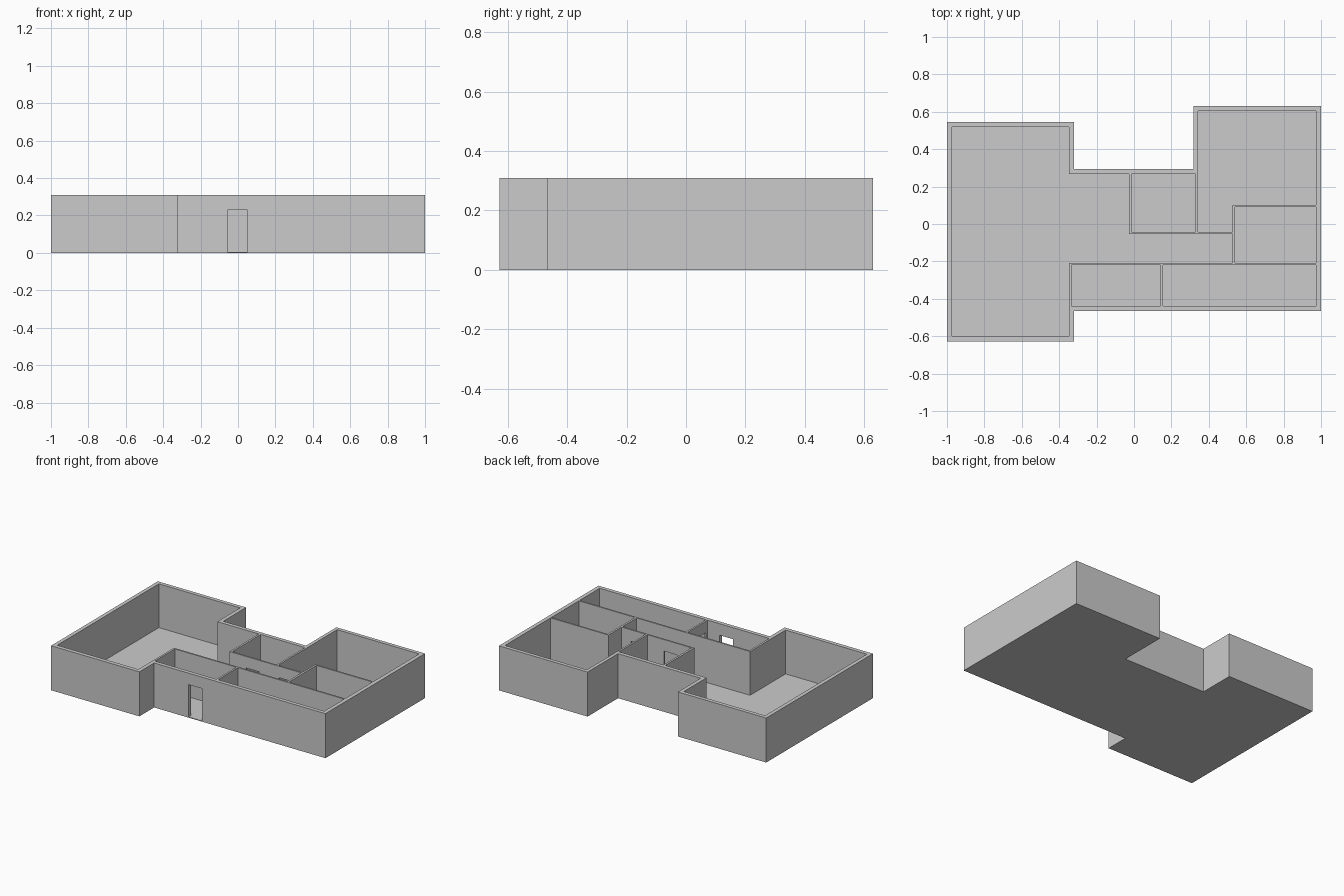
import bpy, bmesh

if "Cube" in bpy.data.objects:
    bpy.data.objects.remove(bpy.data.objects["Cube"])

FLOOR, TOP, DOOR_TOP = 0.005, 0.31, 0.23


def prism(name, pts, z0, z1):
    """Extrude a flat outline from z0 up to z1."""
    bm = bmesh.new()
    face = bm.faces.new([bm.verts.new((x, y, z0)) for x, y in pts])
    top = bmesh.ops.extrude_face_region(bm, geom=[face])["geom"]
    bmesh.ops.translate(bm, vec=(0, 0, z1 - z0),
                        verts=[v for v in top if isinstance(v, bmesh.types.BMVert)])
    bmesh.ops.recalc_face_normals(bm, faces=bm.faces)
    mesh = bpy.data.meshes.new(name)
    bm.to_mesh(mesh)
    bm.free()
    ob = bpy.data.objects.new(name, mesh)
    bpy.context.collection.objects.link(ob)
    return ob


def rect(x0, x1, y0, y1):
    return [(x0, y0), (x1, y0), (x1, y1), (x0, y1)]


def cut(target, pts, z0, z1):
    """Subtract a prism from the target, then discard the cutter."""
    cutter = prism("cutter", pts, z0, z1)
    cutter.hide_render = True
    mod = target.modifiers.new("cut", "BOOLEAN")
    mod.operation, mod.solver, mod.object = "DIFFERENCE", "EXACT", cutter
    bpy.context.view_layer.objects.active = target
    bpy.ops.object.modifier_apply(modifier=mod.name)
    bpy.data.objects.remove(cutter)


# Outer footprint shared by floor and walls
outline = [(-1, -0.628), (-0.32, -0.628), (-0.32, -0.466), (1, -0.466), (1, 0.63),
           (0.317, 0.63), (0.317, 0.295), (-0.32, 0.295), (-0.32, 0.546), (-1, 0.546)]
prism("floor_slab", outline, 0, FLOOR)
walls = prism("walls", outline, FLOOR, TOP)

# Rooms
rooms = [
    # living room with corridor
    [(-0.973, -0.6), (-0.347, -0.6), (-0.347, -0.209), (0.526, -0.209),
     (0.526, -0.054), (-0.027, -0.054), (-0.027, 0.268), (-0.347, 0.268),
     (-0.347, 0.519), (-0.973, 0.519)],
    # back bedroom
    [(0.341, -0.043), (0.526, -0.043), (0.526, 0.102), (0.972, 0.102),
     (0.972, 0.604), (0.341, 0.604)],
    rect(-0.013, 0.328, -0.043, 0.268),    # bathroom
    rect(0.54, 0.972, -0.209, 0.091),      # side room
    rect(-0.333, 0.141, -0.439, -0.22),    # entry
    rect(0.154, 0.972, -0.439, -0.22),     # front room
]
for room in rooms:
    cut(walls, room, -0.1, 0.5)

# Door openings
doors = [
    rect(-0.055, 0.05, -0.5, -0.43),       # front door
    rect(0.13, 0.165, -0.42, -0.315),      # entry to front room
    rect(0.1, 0.2, -0.065, -0.03),         # bathroom
    rect(0.355, 0.455, -0.065, -0.03),     # bedroom
    rect(0.515, 0.55, -0.18, -0.08),       # side room
]
for door in doors:
    cut(walls, door, -0.1, DOOR_TOP)
